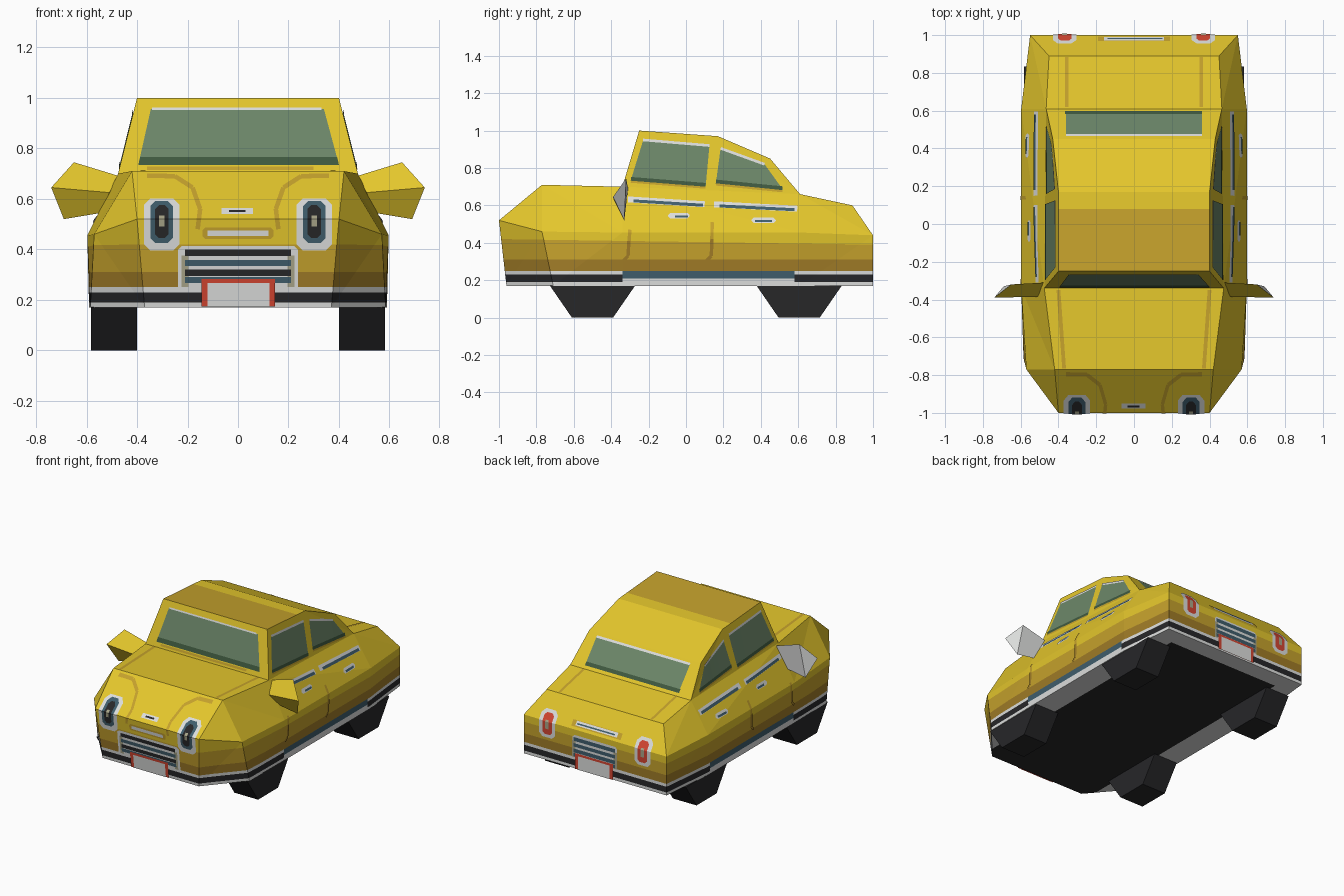
import bpy, bmesh
from mathutils import Vector
from mathutils.bvhtree import BVHTree

cube = bpy.data.objects.get("Cube")
if cube:
    bpy.data.objects.remove(cube, do_unlink=True)

COLOURS = {
    "yellow_paint": (0.78, 0.57, 0.025), "gold_paint": (0.56, 0.36, 0.025),
    "brown_paint": (0.35, 0.20, 0.02), "black_rubber": (0.02, 0.02, 0.022),
    "white_trim": (0.72, 0.73, 0.72), "green_glass": (0.15, 0.24, 0.14),
    "dark_glass": (0.05, 0.10, 0.05), "slate_blue": (0.05, 0.11, 0.15),
    "red_paint": (0.65, 0.06, 0.03), "beige_lamp": (0.40, 0.38, 0.25),
}
MATS = {}
for mat_name, rgb in COLOURS.items():
    m = bpy.data.materials.new(mat_name)
    m.use_nodes = True
    m.diffuse_color = (*rgb, 1)
    m.node_tree.nodes["Principled BSDF"].inputs["Base Color"].default_value = (*rgb, 1)
    MATS[mat_name] = m


def add_object(name, bm, mats):
    mesh = bpy.data.meshes.new(name)
    bm.to_mesh(mesh)
    for mat in mats:
        mesh.materials.append(MATS[mat])
    ob = bpy.data.objects.new(name, mesh)
    bpy.context.scene.collection.objects.link(ob)
    return ob


def flip(p):
    return (-p[0], p[1], p[2])


def cut(bm, co, no):
    geom = bm.verts[:] + bm.edges[:] + bm.faces[:]
    bmesh.ops.bisect_plane(bm, geom=geom, dist=1e-5, plane_co=co, plane_no=no)


# Body shell: bottom, belt and shoulder points along the length, left half
bottom = [(.37, -.96, .17), (.585, -.71, .17), (.59, -.34, .17), (.59, .61, .17), (.55, 1, .17)]
belt = [(.40, -1, .52), (.57, -.77, .46), (.597, -.34, .455), (.597, .61, .455), (.55, 1, .44)]
shoulder = [(.42, -.77, .71), (.475, -.34, .70), (.465, .61, .66), (.45, .89, .60)]
roof = [(.40, -.25, 1), (.40, .17, .97), (.43, .45, .85)]

bm = bmesh.new()


def face(*pts):
    return bm.faces.new([bm.verts.new(p) for p in pts])


def both(*pts):
    face(*pts)
    face(*[flip(p) for p in reversed(pts)])


def across(a, b):
    face(a, b, flip(b), flip(a))


for i in range(4):
    both(bottom[i], bottom[i + 1], belt[i + 1], belt[i])
for i in (1, 2):
    both(belt[i], belt[i + 1], shoulder[i], shoulder[i - 1])
both(belt[0], belt[1], shoulder[0])
both(belt[3], belt[4], shoulder[3], shoulder[2])
both(shoulder[1], shoulder[2], roof[2], roof[1], roof[0])
outline = [bottom[0], belt[0], shoulder[0], shoulder[1], *roof, shoulder[2], shoulder[3], belt[4], bottom[4]]
for a, b in zip(outline, outline[1:]):
    across(a, b)
face(*bottom, *[flip(p) for p in reversed(bottom)])
bmesh.ops.remove_doubles(bm, verts=bm.verts[:], dist=1e-4)
bmesh.ops.recalc_face_normals(bm, faces=bm.faces[:])
bmesh.ops.connect_verts_nonplanar(bm, angle_limit=.01, faces=bm.faces[:])

# Paint bands: sill stripes, shaded lower doors, roof patch, dark floor
for z in (.19, .21, .23, .25, .31):
    cut(bm, (0, 0, z), (0, 0, 1))
cut(bm, (0, 0, .405), (0, .015, 1))
for y in (-.34, .08, .58, .88):
    cut(bm, (0, y, 0), (0, 1, 0))
for x in (-.43, .43):
    cut(bm, (x, 0, 0), (1, 0, 0))
body_mats = ["yellow_paint", "gold_paint", "brown_paint", "black_rubber", "white_trim", "slate_blue"]


def body_colour(f):
    c = f.calc_center_median()
    if f.normal.z < -.9:
        return "black_rubber" if abs(c.x) < .43 and c.y < .88 else "white_trim"
    if c.z < .25:
        if -.34 < c.y < .58:
            return "slate_blue" if c.z > .21 else "white_trim"
        return "black_rubber" if .19 < c.z < .23 else "white_trim"
    if c.z + .015 * c.y < .405:
        return "brown_paint" if c.z < .31 else "gold_paint"
    if f.normal.z > .95 and c.z > .9 and c.y < .08:
        return "gold_paint"
    return "yellow_paint"


bm.normal_update()
for f in bm.faces:
    f.material_index = body_mats.index(body_colour(f))
add_object("body", bm, body_mats)
surface = BVHTree.FromBMesh(bm)

# Thin plates laid on the body from one side
RAYS = {
    "front": lambda a, b, s: ((s * a, -3, b), (0, 1, 0)),
    "back": lambda a, b, s: ((s * a, 3, b), (0, -1, 0)),
    "side": lambda a, b, s: ((s * 3, a, b), (-s, 0, 0)),
    "top": lambda a, b, s: ((s * a, b, 3), (0, 0, -1)),
}


def decal(name, mat, polys, view, layer=1, pair=False):
    out = bmesh.new()
    for s in ((1, -1) if pair or view == "side" else (1,)):
        for pts in polys:
            flat = bmesh.new()
            flat.faces.new([flat.verts.new((a, b, 0)) for a, b in pts])
            for fold in (.44, .455, .52):
                cut(flat, (0, fold, 0), (0, 1, 0))
            if view == "side":
                for k in range(-10, 20):
                    cut(flat, (k * .04, 0, 0), (1, 0, 0))
            for v in flat.verts[:]:
                origin, ray = RAYS[view](v.co.x, v.co.y, s)
                hit = surface.ray_cast(Vector(origin), Vector(ray))[0]
                if hit is None:
                    flat.verts.remove(v)
                else:
                    v.co = hit - Vector(ray) * (.0015 + .002 * layer)
            flat.normal_update()
            for f in flat.faces:
                if f.normal.dot(Vector(ray)) > 0:
                    f.normal_flip()
            temp = bpy.data.meshes.new("temp")
            flat.to_mesh(temp)
            out.from_mesh(temp)
            bpy.data.meshes.remove(temp)
    add_object(name, out, [mat])


def box(a0, a1, b0, b1, c=0):
    if not c:
        return [(a0, b0), (a1, b0), (a1, b1), (a0, b1)]
    return [(a0 + c, b0), (a1 - c, b0), (a1, b0 + c), (a1, b1 - c),
            (a1 - c, b1), (a0 + c, b1), (a0, b1 - c), (a0, b0 + c)]


def strip(path, width):
    polys = []
    for p, q in zip(path, path[1:]):
        p, q = Vector(p), Vector(q)
        n = (q - p).orthogonal().normalized() * width / 2
        polys.append([tuple(v) for v in (p - n, q - n, q + n, p + n)])
    return polys


# Windscreen and rear window
decal("windscreen", "green_glass", [[(-.395, .735), (.40, .735), (.34, .957), (-.345, .957)]], "front")
decal("windscreen_lower_edge", "dark_glass", [[(-.395, .735), (.40, .735), (.393, .765), (-.388, .765)]], "front", 2)
decal("windscreen_trim", "white_trim", [box(-.34, .33, .953, .963)], "front", 2)
decal("scuttle_line", "gold_paint", [box(-.36, .30, .714, .728)], "front")
decal("rear_window", "green_glass", [box(-.36, .36, .685, .83)], "back")
decal("rear_window_trim", "white_trim", [box(-.36, .36, .826, .838)], "back", 2)
decal("rear_window_sill", "dark_glass", [box(-.365, .36, .68, .70)], "back", 2)

# Side windows, door trim, handles and door seams
front_glass = [(-.295, .735), (.105, .70), (.125, .915), (-.23, .945)]
rear_glass = [(.16, .72), (.52, .682), (.42, .82), (.185, .905)]
decal("side_windows", "green_glass", [front_glass, rear_glass], "side")
decal("side_window_trim", "white_trim", strip([(-.23, .95), (.125, .92)], .014) + strip([(.185, .905), (.42, .82)], .014), "side", 2)
decal("side_window_sill", "dark_glass", strip([(-.295, .742), (.105, .71)], .02) + strip([(.16, .728), (.515, .692)], .02), "side", 2)
decal("side_window_shadow", "gold_paint", strip([(-.295, .727), (.105, .695)], .012) + strip([(.16, .712), (.515, .676)], .012), "side")
decal("door_trim", "white_trim", strip([(-.31, .632), (.10, .606)], .032) + strip([(.15, .606), (.595, .582)], .032), "side")
decal("door_trim_inlay", "slate_blue", strip([(-.28, .624), (.09, .601)], .016) + strip([(.18, .597), (.58, .577)], .016), "side", 2)
decal("door_handles", "white_trim", [box(-.095, .02, .53, .56, .012), box(.35, .48, .505, .535, .012)], "side")
decal("door_handle_inlays", "slate_blue", [box(-.06, .01, .535, .547), box(.37, .46, .51, .522)], "side", 2)
decal("door_seams", "gold_paint", strip([(.14, .51), (.138, .40)], .018) + strip([(-.30, .47), (-.305, .40)], .018), "side")
decal("door_seam_shadows", "brown_paint", strip([(.139, .42), (.135, .33), (.11, .305)], .018) + strip([(-.305, .41), (-.31, .33), (-.335, .305)], .018), "side", 2)

# Headlights and tail lights
decal("headlight_rims", "white_trim", [box(.232, .372, .395, .602, .025)], "front", pair=True)
decal("headlight_lenses", "slate_blue", [box(.258, .347, .425, .592, .02)], "front", 2, True)
decal("headlight_bowls", "black_rubber", [box(.275, .328, .445, .575, .015)], "front", 3, True)
decal("headlight_bulbs", "beige_lamp", [box(.292, .312, .49, .535)], "front", 4, True)
decal("tail_light_rims", "white_trim", [box(.305, .43, .33, .508, .025)], "back", pair=True)
decal("tail_light_lenses", "red_paint", [box(.33, .402, .352, .49, .015)], "back", 2, True)
decal("tail_light_bulbs", "beige_lamp", [box(.355, .38, .39, .45)], "back", 3, True)

# Grilles and bumper plates at both ends
for end, view, w, top in (("front", "front", .21, .40), ("rear", "back", .16, .39)):
    edge = .028 if end == "front" else .012
    dark = "black_rubber" if end == "front" else "slate_blue"
    decal(end + "_grille_frame", "white_trim", [box(-w - edge, w + edge, .235, top + .014, .015)], view)
    decal(end + "_grille_inner_frame", "beige_lamp", [box(s * w - .013, s * w + .013, .25, top - .025) for s in (-1, 1)], view, 2)
    decal(end + "_grille_dark_bars", dark, [box(-w, w, z - .026, z) for z in (top, top - .08)], view, 3)
    decal(end + "_grille_blue_bars", "slate_blue", [box(-w, w, z - .024, z) for z in (top - .042, top - .11)], view, 3)
    decal(end + "_plate_frame", "red_paint", [box(-.145, .147, .173, .282)], view, 4)
    decal(end + "_plate", "white_trim", [box(-.12, .125, .173, .267)], view, 5)

# Nose and boot badges
decal("nose_strip_shadow", "gold_paint", [box(-.14, .14, .442, .486, .01)], "front")
decal("nose_strip", "white_trim", [box(-.12, .12, .453, .475)], "front", 2)
decal("nose_badge", "white_trim", [box(-.065, .06, .541, .563)], "front")
decal("nose_badge_inlay", "black_rubber", [box(-.035, .03, .548, .556)], "front", 2)
decal("boot_strip_shadow", "gold_paint", [box(-.19, .19, .456, .492)], "back")
decal("boot_strip", "white_trim", [box(-.16, .16, .464, .49)], "back", 2)
decal("boot_strip_inlay", "slate_blue", [box(-.14, .15, .472, .48)], "back", 3)

# Bonnet and boot panel lines
decal("bonnet_lines", "gold_paint", strip([(.40, -.35), (.37, -.765)], .02), "top", pair=True)
decal("nose_lines", "gold_paint", strip([(.36, .692), (.25, .69), (.18, .645), (.15, .56), (.16, .48)], .018), "front", pair=True)
decal("boot_lines", "gold_paint", strip([(.355, .62), (.355, .885)], .018), "top", pair=True)


# Wheels and door mirrors
def solid(name, verts, faces, mats, slots=None):
    b = bmesh.new()
    vs = [b.verts.new(v) for v in verts]
    for i, f in enumerate(faces):
        b.faces.new([vs[k] for k in f]).material_index = slots[i] if slots else 0
    bmesh.ops.recalc_face_normals(b, faces=b.faces[:])
    add_object(name, b, mats)


for s, side in ((1, "left"), (-1, "right")):
    for y, end in ((-.5, "front"), (.605, "rear")):
        prof = [(y - .11, 0), (y + .11, 0), (y + .228, .171), (y - .228, .171)]
        ring = [(s * x, a, z) for x in (.40, .582) for a, z in prof]
        sides = [(i, (i + 1) % 4, (i + 1) % 4 + 4, i + 4) for i in range(4)]
        solid(f"{end}_{side}_wheel", ring, [(0, 1, 2, 3), (4, 5, 6, 7)] + sides, ["black_rubber"])
    pts = [(.47, -.31, .69), (.65, -.32, .745), (.69, -.33, .52),
           (.54, -.33, .545), (.51, -.385, .625), (.74, -.39, .645)]
    solid(side + "_door_mirror", [(s * x, a, z) for x, a, z in pts],
          [(0, 1, 5, 4), (4, 5, 2, 3), (0, 4, 3), (1, 2, 5), (0, 1, 2, 3)],
          ["yellow_paint", "white_trim"], [0, 0, 0, 1, 1])
